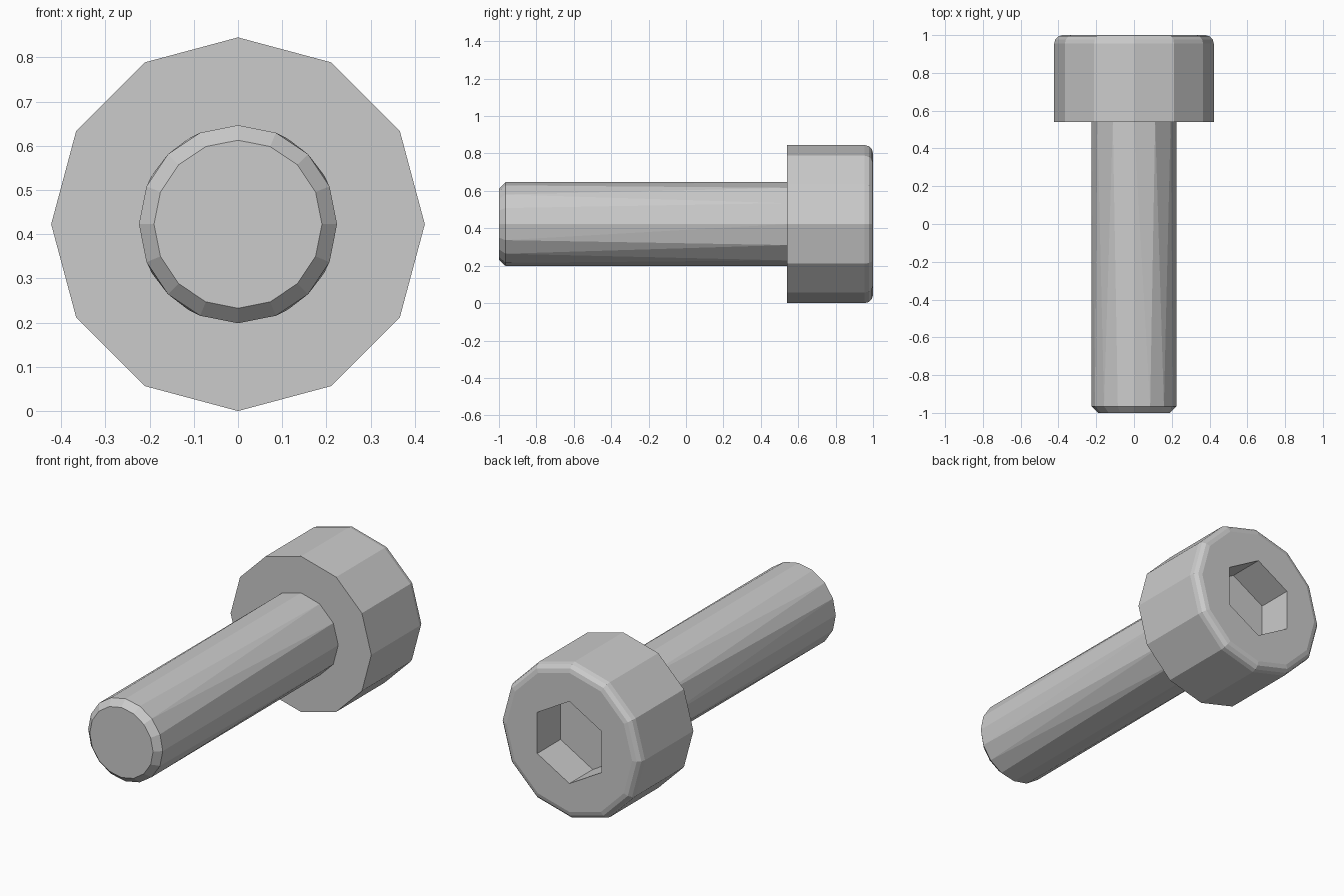
import bpy, bmesh
from math import sin, cos, pi

if "Cube" in bpy.data.objects:
    bpy.data.objects.remove(bpy.data.objects["Cube"])

R, CZ = 0.4225, 0.4225      # head radius, axis height
SHANK, BEVEL = 0.224, 0.045

bm = bmesh.new()


def ring(sides, radius, y):
    """Polygon ring around the y axis, first corner at the top."""
    return [bm.verts.new((radius * sin(2 * pi * i / sides), y,
                          CZ + radius * cos(2 * pi * i / sides)))
            for i in range(sides)]


def loft(a, b):
    """Skin two rings, allowing different numbers of sides."""
    n, m = len(a), len(b)
    i = j = 0
    while i < n or j < m:
        step = (i + 1) * m - (j + 1) * n
        di, dj = int(step <= 0), int(step >= 0)
        face = [a[i % n], b[j % m]]
        if dj:
            face.append(b[(j + 1) % m])
        if di:
            face.append(a[(i + 1) % n])
        bm.faces.new(face)
        i, j = i + di, j + dj


# (sides, radius, y) from the shank tip to the socket floor
sections = [
    (16, 0.19, -1.0), (16, SHANK, -0.965),      # chamfered tip
    (12, SHANK, 0.54), (12, R, 0.54),           # shank, head underside
]
# rounded head rim
for k in range(4):
    t = k / 3 * pi / 2
    sections.append((12, R - BEVEL * (1 - cos(t)), 1 - BEVEL * (1 - sin(t))))
# hexagonal socket
sections += [(6, 0.223, 1.0), (6, 0.223, 0.80)]

rings = [ring(*s) for s in sections]
for a, b in zip(rings, rings[1:]):
    loft(a, b)
bm.faces.new(rings[0])
bm.faces.new(rings[-1])
bmesh.ops.recalc_face_normals(bm, faces=bm.faces[:])

mesh = bpy.data.meshes.new("socket_head_screw")
bm.to_mesh(mesh)
bm.free()
obj = bpy.data.objects.new("socket_head_screw", mesh)
bpy.context.collection.objects.link(obj)
